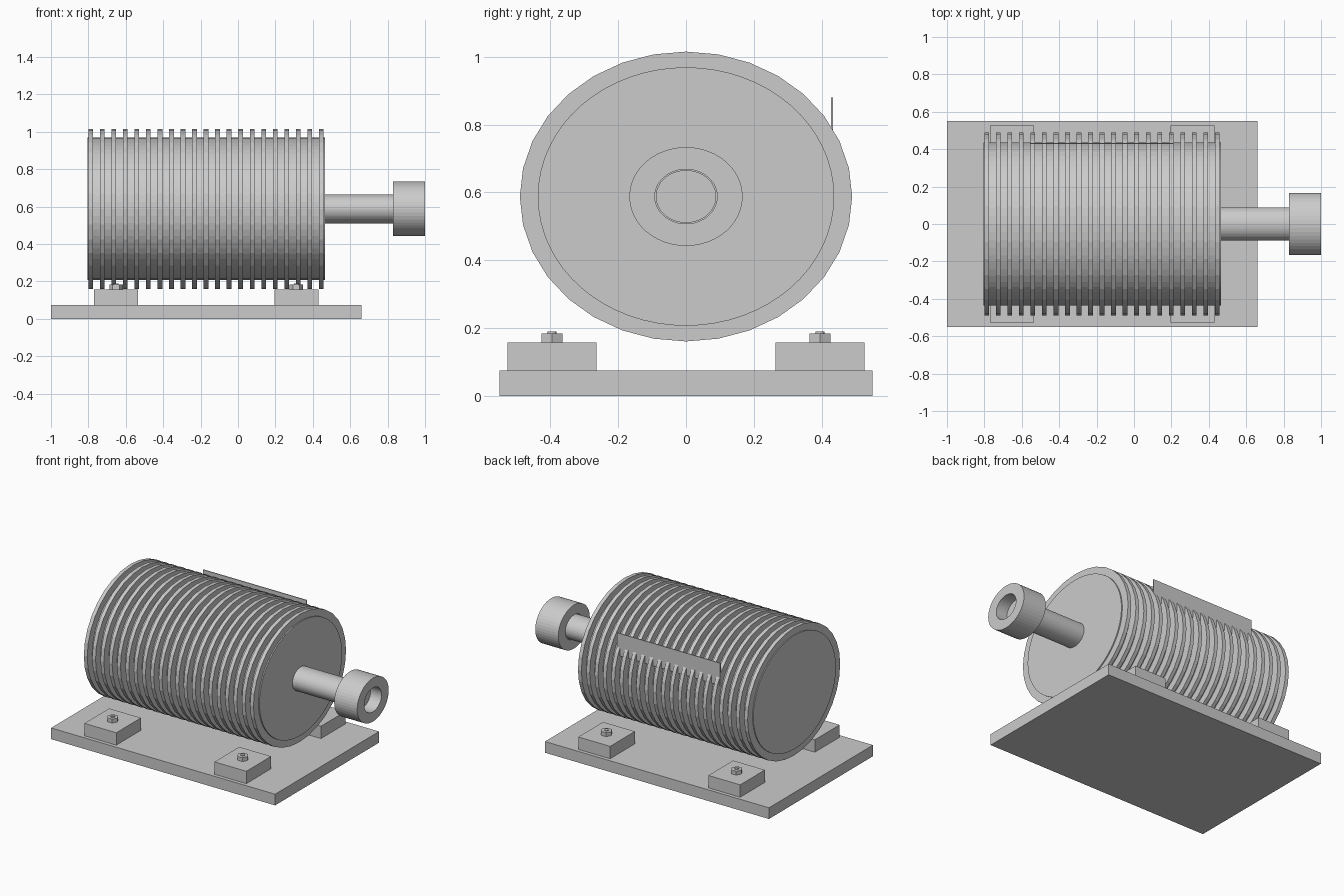
import bpy, bmesh, math
from mathutils import Matrix

if "Cube" in bpy.data.objects:
    bpy.data.objects.remove(bpy.data.objects["Cube"])

CZ = 0.588    # height of the drum axis
SQ = 0.872    # vertical squash of all round parts on the axis

grey = bpy.data.materials.new("light grey metal")
grey.diffuse_color = (0.6, 0.6, 0.6, 1)
grey.use_nodes = True
grey.node_tree.nodes["Principled BSDF"].inputs["Base Color"].default_value = grey.diffuse_color


def finish(name, bm):
    bmesh.ops.recalc_face_normals(bm, faces=bm.faces)
    me = bpy.data.meshes.new(name)
    bm.to_mesh(me)
    bm.free()
    me.materials.append(grey)
    ob = bpy.data.objects.new(name, me)
    bpy.context.collection.objects.link(ob)
    return ob


def box(name, x0, x1, y0, y1, z0, z1):
    bm = bmesh.new()
    m = Matrix.Translation(((x0 + x1) / 2, (y0 + y1) / 2, (z0 + z1) / 2)) @ \
        Matrix.Diagonal((x1 - x0, y1 - y0, z1 - z0, 1))
    bmesh.ops.create_cube(bm, size=1, matrix=m)
    return finish(name, bm)


def lathe(name, profile, n, closed=False):
    """Spin (x, radius) points round the drum axis, squashed in z."""
    bm = bmesh.new()
    rings = [[bm.verts.new((x, r * math.sin(2 * math.pi * i / n),
                            CZ + SQ * r * math.cos(2 * math.pi * i / n)))
              for i in range(n)] for x, r in profile]
    pairs = list(zip(rings, rings[1:]))
    if closed:
        pairs.append((rings[-1], rings[0]))
    else:
        bm.faces.new(rings[0])
        bm.faces.new(rings[-1])
    for a, b in pairs:
        for i in range(n):
            j = (i + 1) % n
            bm.faces.new((a[i], a[j], b[j], b[i]))
    return finish(name, bm)


def post(name, x, y, z0, z1, r, n):
    bm = bmesh.new()
    bmesh.ops.create_cone(bm, cap_ends=True, segments=n, radius1=r, radius2=r, depth=z1 - z0,
                          matrix=Matrix.Translation((x, y, (z0 + z1) / 2)) @
                          Matrix.Rotation(math.pi / 2, 4, 'Z'))
    return finish(name, bm)


# base
box("base_plate", -1, 0.66, -0.55, 0.55, 0, 0.075)

# drum and cooling fins
lathe("drum", [(-0.805, 0.437), (0.465, 0.437)], 64)
for k in range(21):
    x = -0.787 + k * 0.0616
    lathe("cooling_fin", [(x - 0.0125, 0.43), (x - 0.0125, 0.49),
                          (x + 0.0125, 0.49), (x + 0.0125, 0.43)], 32, True)

# shaft and hollow coupling
lathe("shaft", [(0.46, 0.089), (0.92, 0.089)], 48)
lathe("coupling", [(0.83, 0.092), (0.83, 0.167), (1.0, 0.167), (1.0, 0.092)], 48, True)

# mounting feet with nuts and studs
for x in (-0.652, 0.312):
    for s in (-1, 1):
        y = s * 0.395
        box("foot", x - 0.118, x + 0.118, y - 0.131, y + 0.131, 0.075, 0.158)
        post("nut", x, y, 0.158, 0.184, 0.036, 6)
        post("stud", x, y, 0.158, 0.19, 0.013, 16)

# name plate on the back
box("rating_plate", -0.557, 0.21, 0.427, 0.433, 0.73, 0.88)
